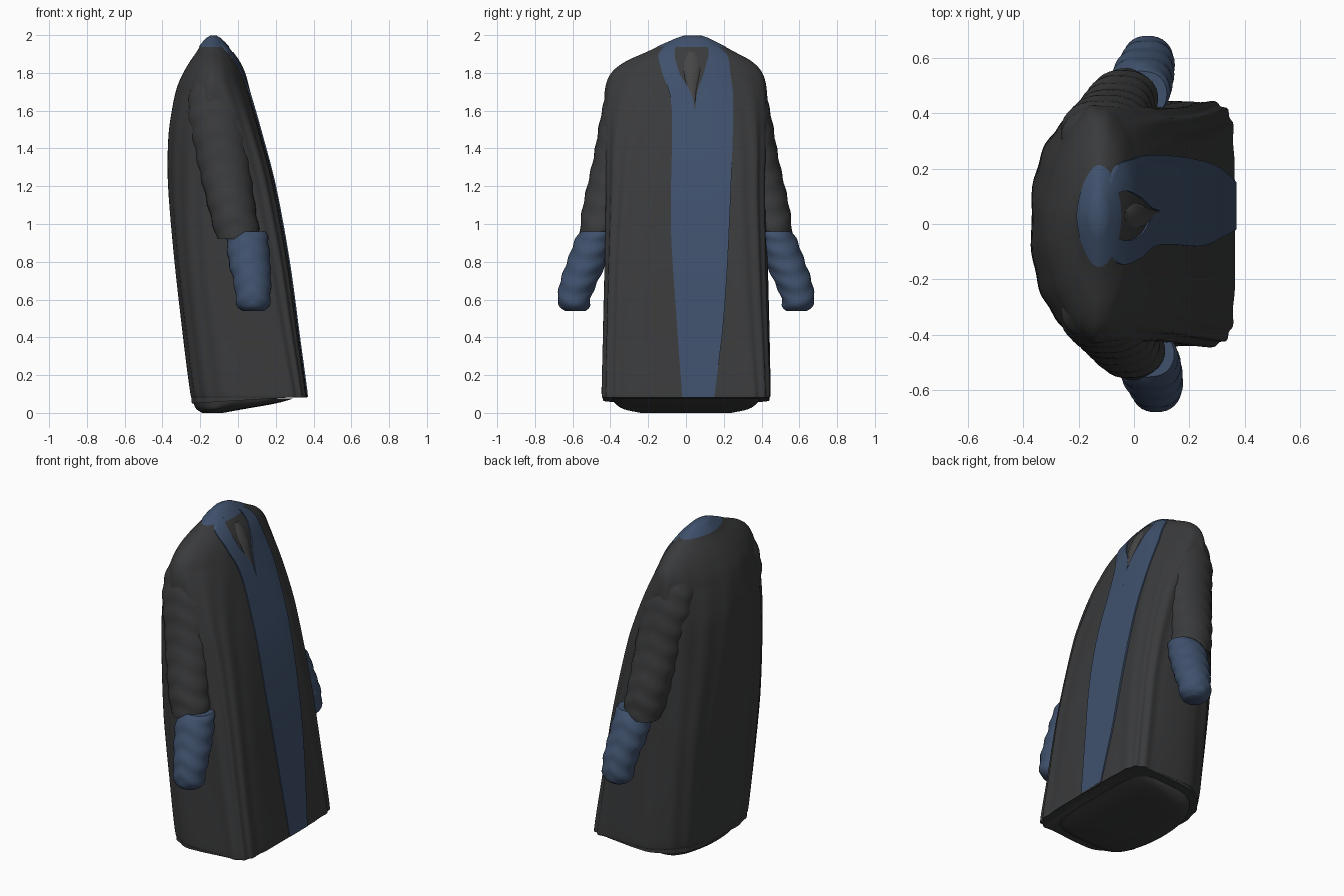
import bpy, bmesh, math
from math import sin, cos, pi

if "Cube" in bpy.data.objects:
    bpy.data.objects.remove(bpy.data.objects["Cube"])


def material(name, rgb):
    m = bpy.data.materials.new(name)
    m.diffuse_color = (*rgb, 1)
    m.use_nodes = True
    m.node_tree.nodes["Principled BSDF"].inputs["Base Color"].default_value = m.diffuse_color
    return m


DARK = material("dark_cloth", (0.042, 0.043, 0.045))
BLUE = material("blue_trim", (0.05, 0.082, 0.15))
INNER = material("inner_cloth", (0.06, 0.06, 0.06))


def smooth(stations, steps):
    """Catmull-Rom interpolation through tuples."""
    s = [stations[0]] + list(stations) + [stations[-1]]
    out = []
    for i in range(1, len(s) - 2):
        for k in range(steps):
            t = k / steps
            out.append(tuple(
                0.5 * (2*b + (c-a)*t + (2*a-5*b+4*c-d)*t*t + (3*b-a-3*c+d)*t**3)
                for a, b, c, d in zip(s[i-1], s[i], s[i+1], s[i+2])))
    return out + [tuple(stations[-1])]


def make(name, rings, mat, closed=True, caps=(True, True)):
    """Skin a list of point rings (closed tube with caps, or open sheet)."""
    bm = bmesh.new()
    vs = [[bm.verts.new(p) for p in r] for r in rings]
    n = len(rings[0])
    for a, b in zip(vs, vs[1:]):
        for i in range(n if closed else n - 1):
            j = (i + 1) % n
            bm.faces.new((a[i], a[j], b[j], b[i]))
    if closed and caps[0]:
        bm.faces.new(vs[0])
    if closed and caps[1]:
        bm.faces.new(vs[-1])
    bmesh.ops.recalc_face_normals(bm, faces=bm.faces)
    me = bpy.data.meshes.new(name)
    bm.to_mesh(me)
    bm.free()
    me.materials.append(mat)
    ob = bpy.data.objects.new(name, me)
    bpy.context.collection.objects.link(ob)
    bpy.context.view_layer.objects.active = ob
    ob.select_set(True)
    bpy.ops.object.shade_smooth_by_angle(angle=math.radians(50))
    ob.select_set(False)
    return ob


def front_power(z, n):
    """The front is flatter and squarer than the back."""
    return n * (1 + 0.5 * min(1, max(0, (1.75 - z) / 0.4)))


def section(st, grow=0.0, fold=0.0, seg=96):
    """Rounded-box cross-section, narrower at the back, with cloth folds."""
    z, xb, xf, hw, n, yc = st
    cx, rx = (xb + xf) / 2, (xf - xb) / 2 + grow
    taper = 0.1 + 0.14 * max(0, 1 - z / 0.8)
    pts = []
    for i in range(seg):
        a = 2 * pi * i / seg
        c, s = cos(a), sin(a)
        p = 2 / (front_power(z, n) if c > 0 else max(1.8, 0.78 * n))
        f = 1 + fold * (cos(15 * a + 1.5 * sin(2 * z)) - 0.3)
        x = rx * math.copysign(abs(c) ** p, c) * f
        y = (hw + grow) * math.copysign(abs(s) ** p, s) * f
        y *= 1 - taper * max(0, -x / rx) ** 2
        pts.append((cx + x, yc + y, z))
    return pts


# body: z, back x, front x, half width, squareness, centre y
BODY = [
    (0.08, -0.245, 0.362, 0.443, 5.5, 0.0),
    (0.12, -0.255, 0.360, 0.447, 5.5, 0.0),
    (0.40, -0.29, 0.322, 0.44, 5.0, 0.0),
    (0.80, -0.335, 0.268, 0.43, 4.4, 0.0),
    (1.20, -0.37, 0.195, 0.425, 3.5, 0.0),
    (1.45, -0.37, 0.13, 0.43, 3.0, 0.0),
    (1.60, -0.352, 0.088, 0.432, 2.6, 0.0),
    (1.72, -0.325, 0.052, 0.427, 2.2, 0.0),
    (1.80, -0.29, 0.025, 0.40, 1.95, 0.005),
    (1.86, -0.255, 0.0, 0.335, 1.85, 0.015),
    (1.91, -0.22, -0.03, 0.235, 1.85, 0.025),
    (1.95, -0.195, -0.06, 0.155, 1.9, 0.03),
    (1.985, -0.165, -0.095, 0.08, 2.0, 0.035),
]
dense = smooth(BODY, 6)


def body_rings():
    rings = []
    for st in dense:
        if st[0] > 1.945:
            break
        fade = min(1, max(0, (1.95 - st[0]) / 0.5))
        rings.append(section(st, 0, 0.011 * fade))
    # hem slopes down toward the back
    rings[0] = [(x, y, 0.05 + 0.06 * (x + 0.25)) for x, y, z in rings[0]]
    return rings


make("coat_body", body_rings(), DARK, caps=(True, False))

# lower back lining that hangs just under the hem, thinning out forward
lining = [section(s) for s in smooth([
    (0.075, -0.24, 0.29, 0.39, 3.5, 0),
    (0.05, -0.235, 0.20, 0.375, 3.5, 0),
    (0.02, -0.22, 0.03, 0.33, 3.0, 0),
    (0.0, -0.19, -0.08, 0.24, 2.5, 0)], 4)]
make("hem_lining", lining, DARK, caps=(False, True))


def front_x(y, z):
    """Front surface of the body at a given y and z."""
    for a, b in zip(dense, dense[1:]):
        if a[0] <= z <= b[0]:
            t = (z - a[0]) / (b[0] - a[0])
            _, xb, xf, hw, n, yc = [p + (q - p) * t for p, q in zip(a, b)]
            n = front_power(z, n)
            u = min(0.97, abs((y - yc) / hw))
            return (xb + xf) / 2 + (xf - xb) / 2 * (1 - u ** n) ** (1 / n)
    return dense[0][2]


def strip(name, stations, mat, lift):
    """Cloth band lying on the front: z, left y, right y."""
    rings = []
    for z, y0, y1 in smooth(stations, 8):
        row = [(front_x(y, z) + lift, y, z)
               for y in [y0 + (y1 - y0) * i / 8 for i in range(9)]]
        tuck = lambda p: (p[0] - lift - 0.006, p[1], p[2])
        rings.append([tuck(row[0])] + row + [tuck(row[-1])])
    return make(name, rings, mat, closed=False)


# blue front bands that part into a V at the neck
strip("left_lapel", [
    (1.955, -0.09, -0.045), (1.90, -0.145, -0.06), (1.80, -0.125, -0.035),
    (1.60, -0.075, 0.048), (1.0, -0.08, 0.062), (0.5, -0.05, 0.062),
    (0.085, -0.02, 0.062)], BLUE, 0.007)
strip("right_lapel", [
    (1.955, 0.105, 0.15), (1.90, 0.12, 0.215), (1.80, 0.095, 0.235),
    (1.60, 0.048, 0.25), (1.0, 0.062, 0.23), (0.5, 0.062, 0.20),
    (0.085, 0.062, 0.15)], BLUE, 0.007)

# collar cap over the top of the neck
make("collar", [section(s, 0.004) for s in dense if s[0] > 1.935]
     + [section((1.998, -0.145, -0.115, 0.045, 2, 0.035))], BLUE, caps=(False, True))

# small gathered knot of inner cloth in the neck opening
make("neck_knot", [section(s, seg=24) for s in smooth([
    (1.91, -0.08, -0.025, 0.03, 2, 0.03), (1.86, -0.06, 0.01, 0.055, 2, 0.03),
    (1.79, -0.03, 0.042, 0.05, 2, 0.03), (1.72, 0.0, 0.06, 0.035, 2, 0.03),
    (1.64, 0.03, 0.083, 0.012, 2, 0.04)], 4)], INNER)


def tube(name, stations, side, mat, ripple, freq, caps):
    """Sleeve part: centre x, y, z and radii in x and y."""
    rings = []
    for x, y, z, rx, ry in smooth(stations, 10):
        # the left-hand (+y) arm is held slightly further back
        if side > 0:
            x -= 0.03 * min(1, max(0, (1.4 - z) / 0.5))
        ring = []
        for i in range(32):
            a = 2 * pi * i / 32
            # chevron wrinkles that peak along the outside of the arm
            w = 1 + ripple * sin(freq * (z + 0.07 * abs(cos(a))))
            ring.append((x + rx * w * cos(a), side * (y + ry * w * sin(a)), z))
        rings.append(ring)
    return make(name, rings, mat, caps=caps)


SLEEVE = [
    (-0.13, 0.24, 1.84, 0.03, 0.05), (-0.13, 0.285, 1.77, 0.10, 0.105),
    (-0.12, 0.33, 1.60, 0.145, 0.115), (-0.08, 0.375, 1.35, 0.14, 0.115),
    (-0.035, 0.43, 1.10, 0.125, 0.115), (-0.01, 0.455, 0.98, 0.12, 0.105),
    (0.0, 0.47, 0.92, 0.11, 0.09)]
CUFF = [
    (0.05, 0.47, 0.96, 0.095, 0.085), (0.05, 0.485, 0.92, 0.11, 0.10),
    (0.06, 0.525, 0.80, 0.11, 0.105), (0.075, 0.565, 0.70, 0.10, 0.10),
    (0.08, 0.592, 0.61, 0.092, 0.088), (0.08, 0.59, 0.565, 0.085, 0.08),
    (0.08, 0.585, 0.54, 0.06, 0.055)]

for label, side in (("right", -1), ("left", 1)):
    tube(label + "_sleeve", SLEEVE, side, DARK, 0.025, 55, (False, True))
    tube(label + "_cuff", CUFF, side, BLUE, 0.03, 70, (True, True))
